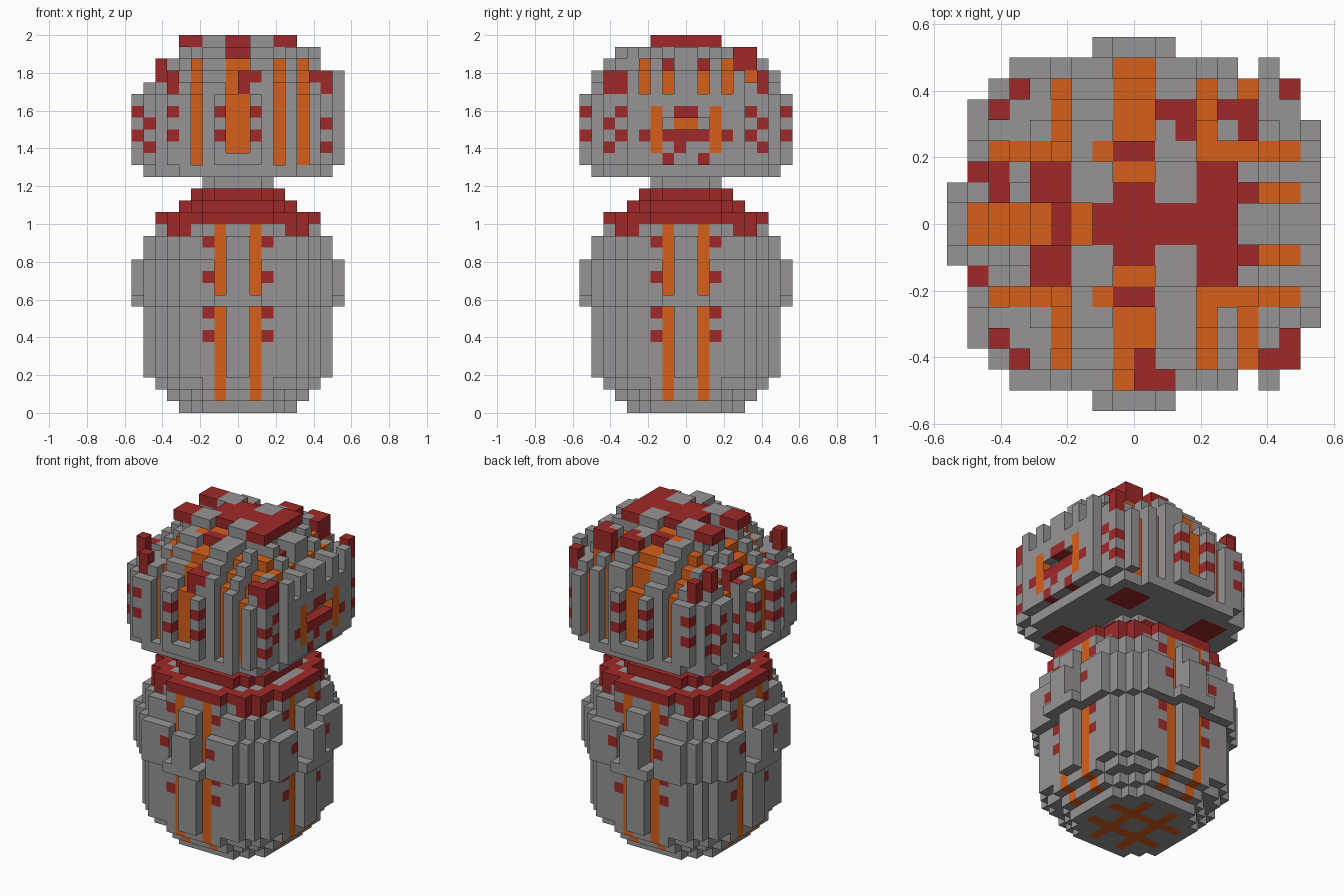
import bpy
from mathutils import Vector

CELL = 2 / 32          # size of one block
N = 9                  # half width of the block grid

if "Cube" in bpy.data.objects:
    bpy.data.objects.remove(bpy.data.objects["Cube"], do_unlink=True)


def make_material(name, rgb):
    mat = bpy.data.materials.new(name)
    mat.use_nodes = True
    mat.diffuse_color = (*rgb, 1)
    mat.node_tree.nodes["Principled BSDF"].inputs["Base Color"].default_value = (*rgb, 1)
    return mat


MATERIALS = [make_material("stone grey", (0.305, 0.295, 0.295)),
             make_material("dark red", (0.35, 0.022, 0.022)),
             make_material("burnt orange", (0.67, 0.118, 0.011))]
GREY, RED, ORANGE = range(3)


def dist(i):
    """Block distance from the centre line, the same on both sides."""
    return i if i >= 0 else -1 - i


def radius2(i, j):
    return (i + 0.5) ** 2 + (j + 0.5) ** 2


def blocks(name, solid, colour, low, high):
    """Build the outer skin of every block where solid() holds."""
    span = range(-N, N)
    cells = {(i, j, k) for i in span for j in span for k in range(low, high) if solid(i, j, k)}
    verts, faces, slots = {}, [], []
    for cell in sorted(cells):
        for axis in range(3):
            for side in (0, 1):
                step = [0, 0, 0]
                step[axis] = 2 * side - 1
                if tuple(c + s for c, s in zip(cell, step)) in cells:
                    continue
                u, v = (axis + 1) % 3, (axis + 2) % 3
                ring = []
                for du, dv in ((0, 0), (1, 0), (1, 1), (0, 1)):
                    p = list(cell)
                    p[axis] += side
                    p[u] += du
                    p[v] += dv
                    ring.append(verts.setdefault(tuple(p), len(verts)))
                faces.append(ring if side else ring[::-1])
                slots.append(colour(*cell, step))
    mesh = bpy.data.meshes.new(name)
    mesh.from_pydata([Vector(p) * CELL for p in verts], [], faces)
    for mat in MATERIALS:
        mesh.materials.append(mat)
    for poly, slot in zip(mesh.polygons, slots):
        poly.material_index = slot
    obj = bpy.data.objects.new(name, mesh)
    bpy.context.collection.objects.link(obj)


# Body: stacked discs with a centre rib on each side and a split belt
BODY = [5.2, 6.2, 7.2] + [8.2] * 6 + [8.78] * 4 + [8.2] * 2 + [7.2]


def body_solid(i, j, k):
    a, b = sorted((dist(i), dist(j)))
    if radius2(i, j) >= BODY[k] ** 2:
        return False
    if b < 7 or k == 9:
        return True
    return a != 1 if 9 < k < 13 else a == 0


def body_colour(i, j, k, n):
    a, b = sorted((dist(i), dist(j)))
    if k == 0:
        return ORANGE if n[2] < 0 and b <= 3 and a <= 1 <= b and 1 in (a, b) else GREY
    if k == 15 and a >= 4:
        return RED
    if a == 1 and k != 9:
        return ORANGE
    outward = n[0] if dist(i) > dist(j) else n[1]
    return RED if a == 2 and outward and k in (6, 8, 11, 14) else GREY


blocks("body", body_solid, body_colour, 0, 16)

# Collar: red rims with grey ledges, and the neck
COLLAR = {16: 7, 17: 5, 18: 4}


def collar_colour(i, j, k, n):
    return GREY if n[2] > 0 and radius2(i, j) < (COLLAR[k] - 1) ** 2 else RED


blocks("collar", lambda i, j, k: radius2(i, j) < (COLLAR[k] + 0.2) ** 2, collar_colour, 16, 19)
blocks("neck", lambda i, j, k: radius2(i, j) < 3.2 ** 2, lambda *c: GREY, 18, 20)

# Head: ribbed dome with sunken orange grooves and red studs (column: top layer)
DOME = {27: 80, 28: 60, 29: 46, 30: 34}
STUDS = {(1, 5): 31, (2, 5): 31, (2, 4): 31, (4, 5): 31, (5, 5): 31, (5, 4): 31,
         (0, -8): 29, (1, -8): 29, (0, -7): 29,
         (-6, 6): 29, (-6, -7): 29, (-7, 5): 30, (-7, -6): 30,
         (7, 6): 29, (6, -7): 29, (7, -7): 29, (7, -6): 29,
         (-8, 2): 28, (-8, -3): 28, (-7, 2): 29, (-7, 1): 29}


def stud_face(i, j, k, n):
    """True on the painted top of a stud."""
    if (i, j) not in STUDS:
        return False
    if i == -8 and not n[2]:
        return False
    depth = 1 if (i, j) in ((1, -8), (6, -7)) else 2
    return k >= max(27, STUDS[i, j] - depth)


def shell(i, j, k):
    a, b = sorted((dist(i), dist(j)))
    if k < 20 or k > 30:
        return False
    if k in DOME:
        return b <= 7 and radius2(i - 1, j) < DOME[k] and (k < 29 or i < 7)
    if k == 20:
        return b <= 7 and radius2(i, j) < 86
    if b == 8:
        return a <= 1 or (i == 8 and a <= 4)
    return radius2(i, j) < (99 if i >= 6 else 90)


def groove(i, j):
    """Outward step of the groove this column lies in, or None."""
    a, b = dist(i), dist(j)
    if (i in (-1, 0) and b >= 4) or (i in (-4, 3) and b >= 3) or (i == 5 and b >= 4):
        return (0, 1 if j >= 0 else -1)
    if i < 0 and ((j in (-4, 3) and a >= 3) or (b == 0 and a >= 2)):
        return (-1, 0)
    if i > 0 and ((j in (-4, 3) and a >= 3) or (b == 1 and a >= 5)):
        return (1, 0)
    return None


def head_solid(i, j, k):
    if 26 < k < STUDS.get((i, j), 0):
        return True
    if not shell(i, j, k) or i == 8:
        return False
    out = groove(i, j)
    if out is None or k <= 20 or (k == 21 and max(dist(i), dist(j)) == 8):
        return True
    return shell(i + out[0], j + out[1], k) and shell(i, j, k + 1)


def head_colour(i, j, k, n):
    a, b = dist(i), dist(j)
    if k == 20:
        return RED if n[2] < 0 and 3 <= a <= 5 and 3 <= b <= 5 else GREY
    if stud_face(i, j, k, n):
        return RED
    if i == 7 and k == 24 and b <= 1:
        return ORANGE if b == 0 else GREY
    if groove(i, j):
        if (i == -4 and b == 0) or (i == 5 and b == 1):
            return RED
        return GREY if k == 21 and max(a, b) == 8 else ORANGE
    # painted slots beside the crown
    if k == 30 and a == 0 and b in (2, 3):
        return RED if b == 3 else ORANGE
    if k == 30 and i == -2 and b == 3:
        return ORANGE
    # red bands on the ribs
    if k in (23, 25) and ((a == 1 and b == 8) or (b == 1 and a == 8)
                          or (i == -6 and b == 7) or (n[0] and b == 5 and a == 7)):
        return RED
    if k in (22, 24) and ((n[1] and i in (-8, 7)) or (n[0] and b == 6)):
        return RED
    return GREY


blocks("head", head_solid, head_colour, 20, 31)


# Crown: flat red cross with grey squares and slots
def crown_solid(i, j, k):
    a, b = dist(i), dist(j)
    if a == 0:
        return b < 2
    return a < 5 and b < 3 and not (i <= -3 and b == 0)


def crown_colour(i, j, k, n):
    return GREY if dist(i) in (1, 2) and dist(j) > 0 else RED


blocks("crown", crown_solid, crown_colour, 31, 32)


# Face plate: toothed panel with a small window on the +x side
def plate_solid(i, j, k):
    b = dist(j)
    if i != 8 or b > 4 or (k == 24 and b <= 1):
        return False
    return k < 27 or b in (0, 2, 4)


def plate_colour(i, j, k, n):
    b = dist(j)
    if b == 2 and 22 <= k <= 25:
        return ORANGE
    marks = ((k == 23 and b <= 3) or (k == 25 and b == 0)
             or (k == 22 and j == -1) or (k == 21 and b == 1))
    return RED if marks else GREY


blocks("face_plate", plate_solid, plate_colour, 21, 29)
